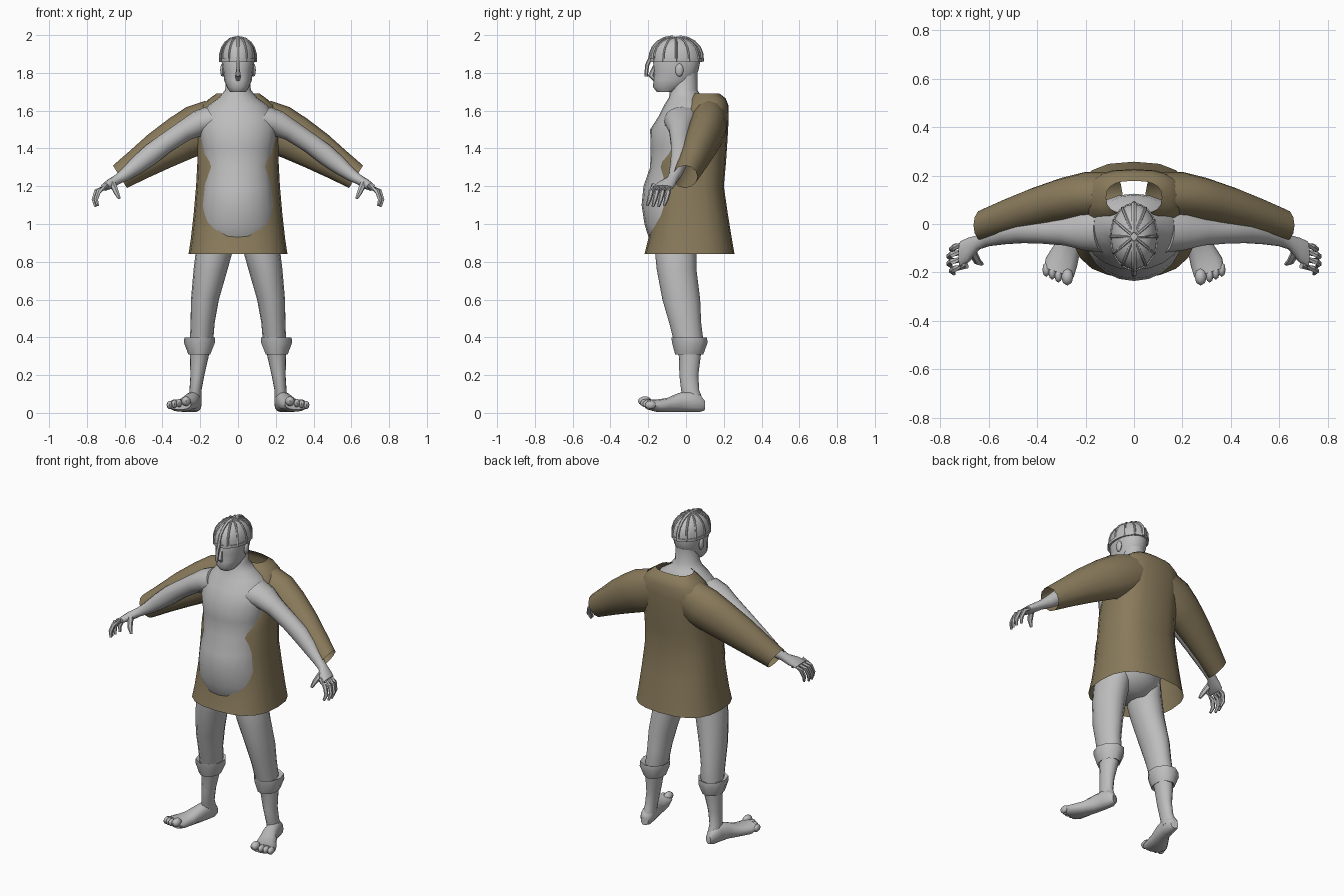
import bpy, bmesh, math
from mathutils import Vector


def material(name, rgb):
    m = bpy.data.materials.new(name)
    m.diffuse_color = (*rgb, 1)
    return m


GREY = material("plain grey", (0.51, 0.51, 0.51))
BROWN = material("tunic brown", (0.25, 0.195, 0.105))
X, Y, Z = Vector((1, 0, 0)), Vector((0, 1, 0)), Vector((0, 0, 1))


def finish(name, bm, mat, mirror=False, angle=50):
    me = bpy.data.meshes.new(name)
    bmesh.ops.recalc_face_normals(bm, faces=bm.faces)
    bm.to_mesh(me)
    bm.free()
    ob = bpy.data.objects.new(name, me)
    bpy.context.collection.objects.link(ob)
    me.materials.append(mat)
    bpy.ops.object.select_all(action='DESELECT')
    ob.select_set(True)
    bpy.context.view_layer.objects.active = ob
    bpy.ops.object.shade_smooth_by_angle(angle=math.radians(angle))
    if mirror:
        mod = ob.modifiers.new("mirror", 'MIRROR')
        mod.use_mirror_merge = False
    return ob


def skin(bm, rings, caps=True):
    vs = [[bm.verts.new(p) for p in r] for r in rings]
    n = len(vs[0])
    for a, b in zip(vs, vs[1:]):
        for i in range(n):
            bm.faces.new((a[i], a[(i + 1) % n], b[(i + 1) % n], b[i]))
    if caps:
        bm.faces.new(vs[0])
        bm.faces.new(vs[-1])


def oval(c, u, v, a, b, n, e=2.0):
    pts = []
    for i in range(n):
        t = 2 * math.pi * i / n
        co, si = math.cos(t), math.sin(t)
        pts.append(Vector(c) + u * a * math.copysign(abs(co) ** (2 / e), co)
                   + v * b * math.copysign(abs(si) ** (2 / e), si))
    return pts


def loft(name, rows, mat=GREY, u=X, v=Y, n=16, e=2.0, caps=True, mirror=False):
    """rows: centre x, y, z and half sizes along u and v"""
    bm = bmesh.new()
    skin(bm, [oval(r[:3], u, v, r[3], r[4], n, e) for r in rows], caps)
    return finish(name, bm, mat, mirror)


def column(name, rows, **kw):
    """rows: z, half width, front y, back y"""
    return loft(name, [(0, (f + b) / 2, z, w, (b - f) / 2) for z, w, f, b in rows], **kw)


def tube(bm, pts, radii, n=6):
    pts = [Vector(p) for p in pts]
    rings = []
    for i, p in enumerate(pts):
        t = (pts[min(i + 1, len(pts) - 1)] - pts[max(i - 1, 0)]).normalized()
        u = t.cross(X if abs(t.x) < 0.8 else Y).normalized()
        rings.append(oval(p, u, t.cross(u), radii[i], radii[i], n))
    skin(bm, rings)


def ball(bm, c, size, seg=10):
    vs = bmesh.ops.create_uvsphere(bm, u_segments=seg, v_segments=6, radius=1)["verts"]
    bmesh.ops.scale(bm, vec=size, verts=vs)
    bmesh.ops.translate(bm, vec=c, verts=vs)


# torso with belly and neck
column("torso", [(0.85, 0.10, -0.14, 0.04), (0.92, 0.185, -0.195, 0.10),
                 (1.0, 0.20, -0.22, 0.12), (1.1, 0.195, -0.235, 0.10),
                 (1.2, 0.185, -0.225, 0.09), (1.3, 0.178, -0.19, 0.09),
                 (1.4, 0.19, -0.187, 0.10), (1.5, 0.205, -0.19, 0.12),
                 (1.57, 0.20, -0.145, 0.125), (1.63, 0.155, -0.115, 0.12),
                 (1.67, 0.10, -0.09, 0.085), (1.71, 0.068, -0.085, 0.06),
                 (1.80, 0.062, -0.07, 0.06)], n=20)

# head, nose and ears
column("head", [(1.70, 0.042, -0.155, -0.05), (1.725, 0.06, -0.175, -0.01),
                (1.76, 0.073, -0.172, 0.04), (1.81, 0.08, -0.17, 0.065),
                (1.87, 0.088, -0.175, 0.078), (1.92, 0.08, -0.15, 0.06)], e=2.2)
bm = bmesh.new()
tube(bm, [(0, -0.165, 1.84), (0, -0.185, 1.785), (0, -0.165, 1.765)], [0.008, 0.017, 0.012])
finish("nose", bm, GREY)
bm = bmesh.new()
ball(bm, (0.083, -0.035, 1.815), (0.012, 0.022, 0.035))
finish("ear", bm, GREY, True)

# helmet bowl
PROFILE = [(1.86, 1.0), (1.90, 0.985), (1.935, 0.88), (1.962, 0.69), (1.98, 0.45), (1.988, 0.12)]
loft("helmet_bowl", [(0, -0.052, z, 0.096 * s, 0.136 * s) for z, s in PROFILE], n=20)


# helmet ribs following the bowl, rim band and nose guard
def rib(bm, direction, r):
    c, s = math.cos(direction), math.sin(direction)
    tube(bm, [(0.096 * k * c, -0.052 + 0.136 * k * s, z) for z, k in PROFILE], [r] * len(PROFILE))


bm = bmesh.new()
for k in range(2):
    rib(bm, math.pi * (k + 0.5), 0.011)
for k in (-60, -30, 0, 30, 60, 120, 150, 180, 210, 240):
    rib(bm, math.radians(k), 0.006)
finish("helmet_ribs", bm, GREY)
column("helmet_rim", [(1.858, 0.092, -0.185, 0.08), (1.858, 0.1, -0.192, 0.088),
                      (1.875, 0.1, -0.192, 0.088), (1.875, 0.092, -0.185, 0.08)],
       n=20, caps=False)
bm = bmesh.new()
tube(bm, [(0, -0.188, 1.88), (0, -0.206, 1.84), (0, -0.212, 1.78)], [0.011, 0.011, 0.009])
finish("nose_guard", bm, GREY)

# arms and palms
ARM = Vector((0.53, 0, 0.85))
loft("arm", [(0.12, -0.02, 1.545, 0.09, 0.10), (0.20, -0.025, 1.535, 0.07, 0.085),
             (0.28, -0.03, 1.495, 0.056, 0.06), (0.38, -0.03, 1.43, 0.052, 0.052),
             (0.46, -0.03, 1.37, 0.054, 0.05), (0.53, -0.04, 1.315, 0.047, 0.044),
             (0.60, -0.058, 1.26, 0.033, 0.034), (0.64, -0.075, 1.235, 0.026, 0.03),
             (0.68, -0.105, 1.21, 0.026, 0.05), (0.715, -0.125, 1.19, 0.018, 0.055)],
     u=ARM, mirror=True, n=14)

# curled fingers and thumbs
bm = bmesh.new()
for k in range(4):
    y = -0.082 - 0.03 * k
    reach = 0.012 * (1 if k in (1, 2) else 0)
    tube(bm, [(0.69, y, 1.205), (0.738 + reach, y - 0.012, 1.172),
              (0.752 + reach, y - 0.022, 1.13), (0.742 + reach, y - 0.034, 1.097 - reach / 2)],
         [0.014, 0.014, 0.012, 0.007])
tube(bm, [(0.665, -0.12, 1.215), (0.645, -0.155, 1.17), (0.628, -0.165, 1.135)],
     [0.018, 0.015, 0.008])
finish("fingers", bm, GREY, True)

# legs
loft("leg", [(0.105, -0.045, 0.97, 0.085, 0.12), (0.125, -0.055, 0.86, 0.098, 0.11),
             (0.145, -0.05, 0.76, 0.09, 0.105), (0.175, -0.025, 0.6, 0.074, 0.10),
             (0.187, -0.005, 0.48, 0.064, 0.085), (0.192, 0.01, 0.40, 0.062, 0.08),
             (0.205, 0.02, 0.30, 0.05, 0.058), (0.215, 0.015, 0.2, 0.037, 0.05),
             (0.225, 0.022, 0.12, 0.032, 0.048), (0.228, 0.045, 0.05, 0.036, 0.052)], mirror=True)

# rolled cuffs below the knee
loft("rolled_cuff", [(0.195, 0.01, 0.385, 0.055, 0.07), (0.2, 0.017, 0.40, 0.084, 0.096),
                     (0.202, 0.02, 0.37, 0.084, 0.095), (0.203, 0.017, 0.31, 0.06, 0.076),
                     (0.203, 0.018, 0.32, 0.045, 0.055)], n=9, caps=False, mirror=True)

# feet turned outward, with toes
SIDE = Vector((0.95, 0.31, 0))
loft("foot", [(0.222, 0.095, 0.04, 0.022, 0.028), (0.226, 0.07, 0.052, 0.036, 0.048),
              (0.235, 0.02, 0.06, 0.04, 0.056), (0.25, -0.04, 0.055, 0.043, 0.05),
              (0.275, -0.10, 0.042, 0.055, 0.037), (0.30, -0.16, 0.038, 0.067, 0.032),
              (0.31, -0.20, 0.045, 0.064, 0.028)],
     u=SIDE, v=Z, n=12, mirror=True, e=2.3)
bm = bmesh.new()
ball(bm, (0.275, -0.218, 0.062), (0.025, 0.036, 0.026), 8)
for k in range(3):
    ball(bm, (0.312 + 0.025 * k, -0.212 + 0.012 * k, 0.052 - 0.005 * k), (0.016, 0.03, 0.022), 8)
finish("toes", bm, GREY, True)

# tunic set back so the body shows through the front
column("tunic", [(0.84, 0.262, -0.22, 0.257), (0.92, 0.25, -0.20, 0.243),
                 (1.05, 0.235, -0.178, 0.222), (1.2, 0.222, -0.165, 0.20),
                 (1.33, 0.215, -0.16, 0.212), (1.45, 0.215, -0.12, 0.22),
                 (1.56, 0.215, -0.04, 0.226), (1.63, 0.19, 0.0, 0.224),
                 (1.665, 0.15, 0.02, 0.21), (1.69, 0.115, 0.04, 0.178)],
       mat=BROWN, e=2.6, n=20, caps=False)

# wide tunic sleeves
loft("tunic_sleeve", [(0.11, 0.12, 1.55, 0.12, 0.095), (0.20, 0.115, 1.505, 0.135, 0.10),
                      (0.30, 0.095, 1.455, 0.122, 0.095), (0.42, 0.062, 1.385, 0.105, 0.086),
                      (0.53, 0.028, 1.313, 0.085, 0.075), (0.625, -0.005, 1.25, 0.07, 0.066)],
     mat=BROWN, u=ARM, n=12, caps=False, mirror=True)
